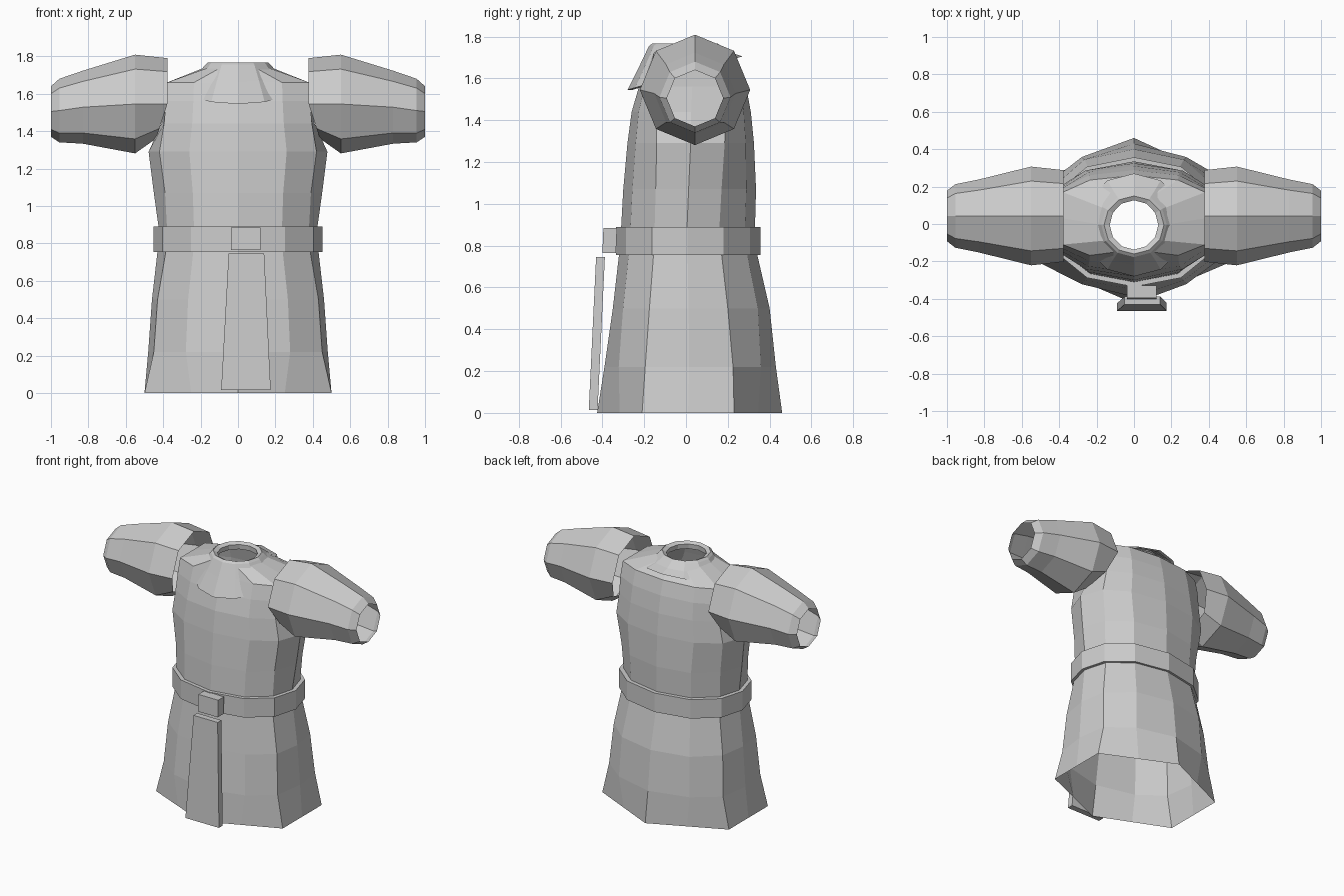
import bpy, bmesh
from math import sin, cos, pi

cube = bpy.data.objects.get("Cube")
if cube:
    bpy.data.objects.remove(cube, do_unlink=True)

cloth = bpy.data.materials.new("grey_cloth")
cloth.use_nodes = True
GREY = (0.6, 0.6, 0.6, 1)
cloth.diffuse_color = GREY
cloth.node_tree.nodes["Principled BSDF"].inputs["Base Color"].default_value = GREY


def loft(name, rings, closed=False, capped=False):
    """Skin a list of equal-sized vertex rings with quads."""
    bm = bmesh.new()
    loops = [[bm.verts.new(p) for p in ring] for ring in rings]
    pairs = list(zip(loops, loops[1:]))
    if closed:
        pairs.append((loops[-1], loops[0]))
    n = len(rings[0])
    for a, b in pairs:
        for i in range(n):
            j = (i + 1) % n
            bm.faces.new((a[i], a[j], b[j], b[i]))
    if capped:
        bm.faces.new(loops[0][::-1])
        bm.faces.new(loops[-1])
    bmesh.ops.recalc_face_normals(bm, faces=bm.faces)
    mesh = bpy.data.meshes.new(name)
    bm.to_mesh(mesh)
    bm.free()
    mesh.materials.append(cloth)
    obj = bpy.data.objects.new(name, mesh)
    bpy.context.collection.objects.link(obj)
    return obj


def body_ring(z, front, back, corner_x, corner_f, corner_b, side_x, bulge=0.72):
    """Twelve points: front, quarters, corners, sides and back."""
    qx = corner_x * (0.5 if bulge == 0.5 else 0.62)
    qf = corner_f + (front - corner_f) * bulge
    qb = corner_b + (back - corner_b) * bulge
    mid = (corner_f + corner_b) / 2
    half = [(qx, qf), (corner_x, corner_f), (side_x, mid), (corner_x, corner_b), (qx, qb)]
    pts = [(0, front)] + half + [(0, back)] + [(-x, y) for x, y in reversed(half)]
    return [(x, y, z) for x, y in pts]


def circle(rx, ry, z, tilt=0.0, n=12, cy=-0.005):
    """Horizontal ring, raised toward the back by tilt."""
    angles = [-pi / 2 + 2 * pi * i / n for i in range(n)]
    return [(rx * cos(a), cy + ry * sin(a), z + tilt * sin(a)) for a in angles]


# Skirt, open at the hem
waist_low = body_ring(0.76, -0.32, 0.34, 0.385, -0.155, 0.17, 0.43)
waist_high = body_ring(0.89, -0.31, 0.33, 0.38, -0.15, 0.16, 0.425)
loft("skirt", [
    body_ring(0.0, -0.425, 0.46, 0.5, -0.21, 0.23, 0.5, 0.5),
    body_ring(0.22, -0.39, 0.43, 0.45, -0.195, 0.225, 0.48, 0.65),
    body_ring(0.5, -0.35, 0.4, 0.43, -0.175, 0.2, 0.46),
    waist_low, waist_high])

# Torso, rising over the shoulders to the neck hole
loft("torso", [
    waist_high,
    body_ring(1.07, -0.3, 0.335, 0.39, -0.145, 0.17, 0.45),
    body_ring(1.29, -0.28, 0.325, 0.42, -0.14, 0.185, 0.478),
    body_ring(1.44, -0.26, 0.31, 0.395, -0.14, 0.19, 0.41),
    body_ring(1.56, -0.225, 0.288, 0.385, -0.13, 0.19, 0.385),
    body_ring(1.66, -0.19, 0.26, 0.38, -0.11, 0.17, 0.38),
    circle(0.165, 0.165, 1.745)])

# Draped collar with a rolled neck rim
loft("collar", [
    circle(0.265, 0.25, 1.625, 0.08),
    circle(0.285, 0.275, 1.625, 0.08),
    circle(0.225, 0.215, 1.695, 0.03),
    circle(0.175, 0.172, 1.755),
    circle(0.16, 0.155, 1.768),
    circle(0.13, 0.132, 1.755),
    circle(0.135, 0.135, 1.72)])


# Belt band
def widen(ring, d, z):
    return [(x * (1 + d), y * (1 + d), z) for x, y, _ in ring]


loft("belt", [widen(waist_low, 0.0, 0.755), widen(waist_low, 0.05, 0.755),
              widen(waist_low, 0.05, 0.89), widen(waist_high, 0.0, 0.89)], closed=True)


# Buckle and hanging belt end
def slab(name, x0, x1, x2, x3, y_low, y_high, depth, z0, z1):
    def rect(a, b, y, z):
        return [(a, y, z), (b, y, z), (b, y + depth, z), (a, y + depth, z)]
    return loft(name, [rect(x0, x1, y_low, z0), rect(x2, x3, y_high, z1)], capped=True)


slab("buckle", -0.037, 0.12, -0.037, 0.12, -0.4, -0.395, 0.065, 0.765, 0.885)
slab("belt_end", -0.09, 0.175, -0.05, 0.14, -0.465, -0.43, 0.042, 0.015, 0.745)


# Hollow octagonal sleeves
def sleeve_ring(x, r, z, slant=0.0):
    ring = []
    for i in range(8):
        a = pi / 2 + i * pi / 4
        drop = max(0.0, -sin(a))
        ring.append((x + slant * drop, 0.043 + r * cos(a), z + r * sin(a) + slant * drop))
    return ring


profile = [(0.378, 0.245, 1.545, 0.06), (0.55, 0.264, 1.545), (0.83, 0.195, 1.528),
           (0.955, 0.17, 1.51), (1.0, 0.135, 1.505)]
for side, label in ((1, "left"), (-1, "right")):
    rings = [[(side * x, y, z) for x, y, z in sleeve_ring(*p)] for p in profile]
    loft(label + "_sleeve", rings)
